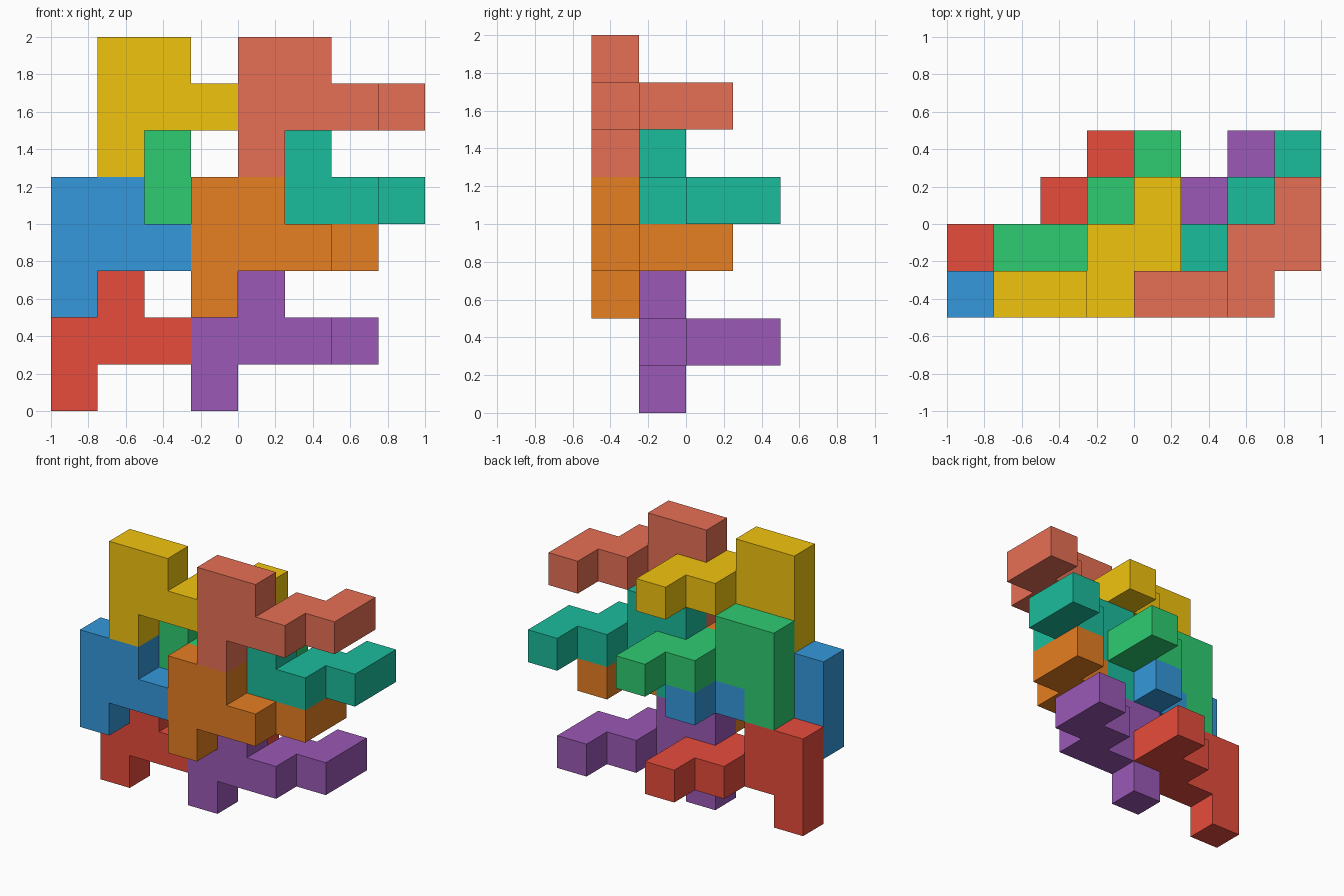
import bpy
import bmesh
from mathutils import Vector

if "Cube" in bpy.data.objects:
    bpy.data.objects.remove(bpy.data.objects["Cube"])

S = 0.25                               # edge of one unit cube
ORIGIN = Vector((-1.0, -0.5, 0.0))     # corner of the grid

# One interlocking piece: an upright F-shaped plate with a zigzag arm going back
PIECE = [(0, 0, 0), (0, 0, 1), (1, 0, 1), (0, 0, 2), (1, 0, 2),
         (2, 0, 1), (2, 1, 1), (3, 1, 1), (3, 2, 1)]


def linear(c):
    c /= 255
    return c / 12.92 if c <= 0.04045 else ((c + 0.055) / 1.055) ** 2.4


def make_piece(name, offset, rgb):
    """Build the outer skin of the piece's cubes as one mesh."""
    bm = bmesh.new()
    for cell in PIECE:
        for axis in range(3):
            for side in (-1, 1):
                step = [0, 0, 0]
                step[axis] = side
                if tuple(a + b for a, b in zip(cell, step)) in PIECE:
                    continue           # inner face between two cubes
                u, v = (axis + 1) % 3, (axis + 2) % 3
                verts = []
                for du, dv in ((0, 0), (1, 0), (1, 1), (0, 1))[::side]:
                    p = Vector(cell) + Vector(offset)
                    p[axis] += side > 0
                    p[u] += du
                    p[v] += dv
                    verts.append(bm.verts.new(ORIGIN + p * S))
                bm.faces.new(verts)
    bmesh.ops.remove_doubles(bm, verts=bm.verts, dist=1e-4)
    # merge the coplanar squares into clean flat faces
    bmesh.ops.dissolve_limit(bm, angle_limit=0.01, verts=bm.verts, edges=bm.edges)
    mesh = bpy.data.meshes.new(name)
    bm.to_mesh(mesh)
    bm.free()
    mat = bpy.data.materials.new(name + "_paint")
    mat.diffuse_color = (*[linear(c) for c in rgb], 1)
    mat.use_nodes = True
    mat.node_tree.nodes["Principled BSDF"].inputs["Base Color"].default_value = mat.diffuse_color
    mesh.materials.append(mat)
    bpy.context.collection.objects.link(bpy.data.objects.new(name, mesh))


# The same piece stacked in four staggered layers of two
make_piece("red_piece", (0, 1, 0), (231, 76, 60))
make_piece("purple_piece", (3, 1, 0), (155, 89, 182))
make_piece("blue_piece", (0, 0, 2), (52, 152, 219))
make_piece("orange_piece", (3, 0, 2), (230, 126, 34))
make_piece("green_piece", (1, 1, 3), (46, 204, 113))
make_piece("teal_piece", (4, 1, 3), (26, 188, 156))
make_piece("yellow_piece", (1, 0, 5), (241, 196, 15))
make_piece("salmon_piece", (4, 0, 5), (231, 112, 85))
